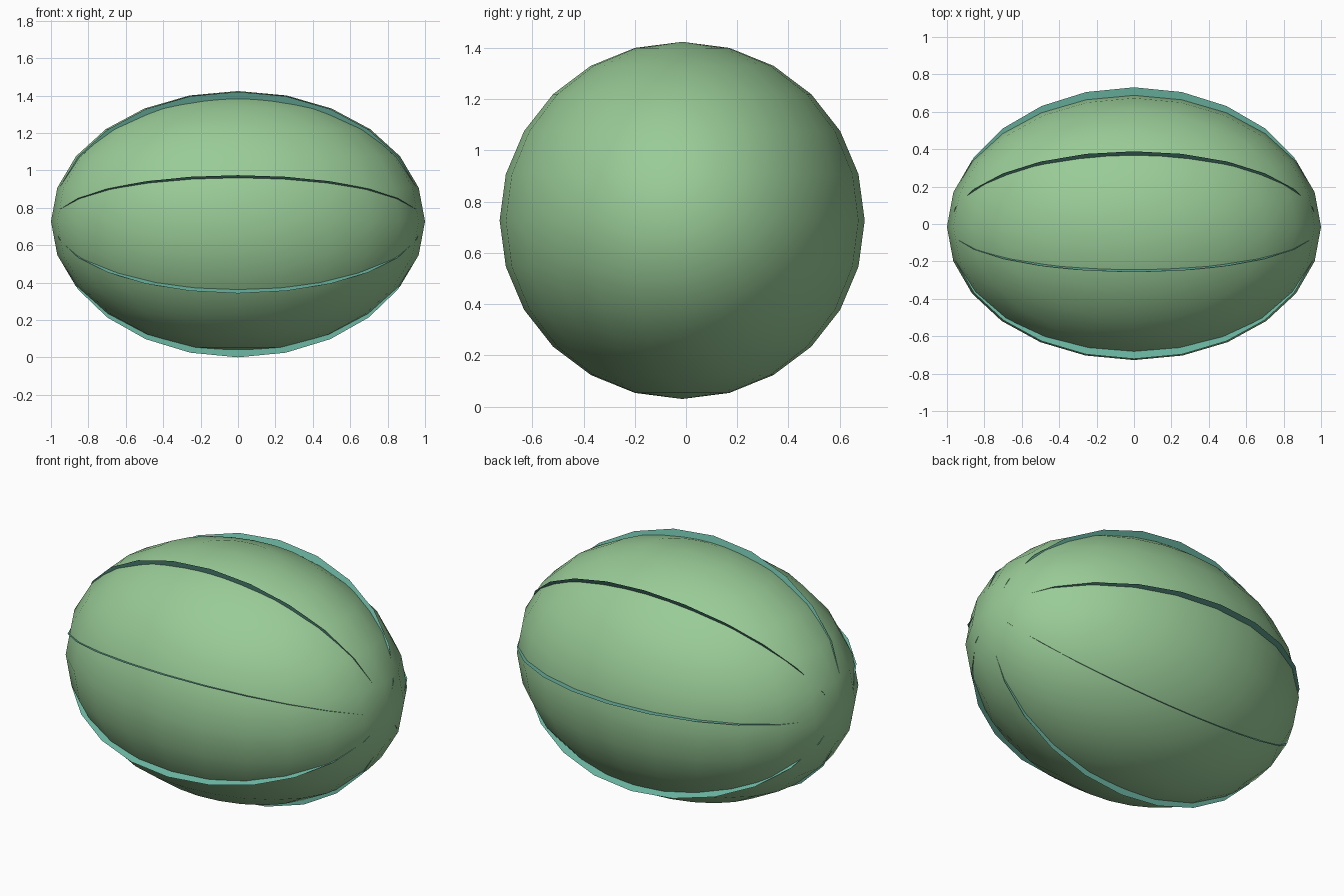
import bpy, bmesh, math
from mathutils import Matrix

cube = bpy.data.objects.get("Cube")
if cube:
    bpy.data.objects.remove(cube, do_unlink=True)

CENTRE = (0, -0.015, 0.727)
SEGMENTS = 24
STRIPES = 7


def material(name, colour):
    m = bpy.data.materials.new(name)
    m.use_nodes = True
    m.diffuse_color = colour
    bsdf = next(n for n in m.node_tree.nodes if n.type == 'BSDF_PRINCIPLED')
    bsdf.inputs["Base Color"].default_value = colour
    bsdf.inputs["Roughness"].default_value = 0.7
    return m


def add_object(name, bm, mat, smooth):
    mesh = bpy.data.meshes.new(name)
    for f in bm.faces:
        f.smooth = smooth
    bm.to_mesh(mesh)
    bm.free()
    mesh.materials.append(mat)
    obj = bpy.data.objects.new(name, mesh)
    obj.location = CENTRE
    bpy.context.collection.objects.link(obj)
    return obj


light_green = material("light green", (0.32, 0.60, 0.31, 1))
teal = material("teal", (0.14, 0.44, 0.34, 1))

# Smooth oval rind, long along x
bm = bmesh.new()
bmesh.ops.create_uvsphere(bm, u_segments=SEGMENTS, v_segments=SEGMENTS // 2, radius=1)
bmesh.ops.transform(bm, matrix=Matrix.Diagonal((1, 0.7125, 0.697, 1)), verts=bm.verts)
add_object("melon_rind", bm, light_green, True)

# Thin raised stripes: flat half rings running from end to end
for i in range(STRIPES):
    turn = math.radians(6) + i * math.tau / STRIPES
    bm = bmesh.new()
    pairs = []
    for s in range(SEGMENTS // 2 + 1):
        a = math.pi * s / (SEGMENTS // 2)
        pairs.append([bm.verts.new((0.988 * k * math.cos(a),
                                    0.75 * k * math.sin(a) * math.cos(turn),
                                    0.732 * k * math.sin(a) * math.sin(turn)))
                      for k in (1, 0.88)])
    for (a, b), (c, d) in zip(pairs, pairs[1:]):
        bm.faces.new((a, c, d, b))
    add_object(f"stripe_{i + 1}", bm, teal, False)
